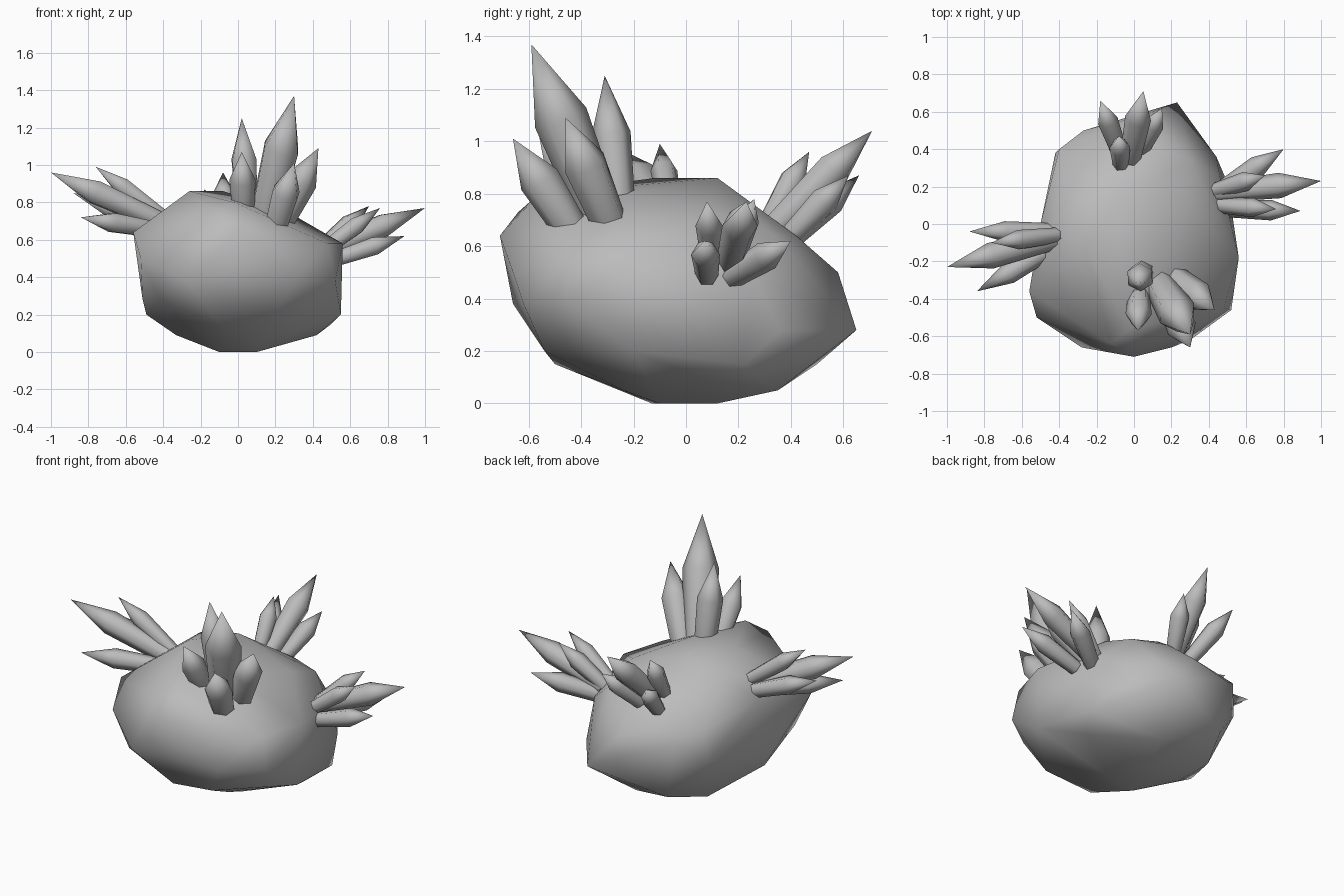
import bpy
import bmesh
import math
from mathutils import Vector

default_cube = bpy.data.objects.get("Cube")
if default_cube:
    bpy.data.objects.remove(default_cube, do_unlink=True)

# One plain grey stone for everything
GREY = 0.5
stone = bpy.data.materials.new("grey_stone")
stone.use_nodes = True
stone.diffuse_color = (GREY, GREY, GREY, 1)
shader = stone.node_tree.nodes["Principled BSDF"]
shader.inputs["Base Color"].default_value = (GREY, GREY, GREY, 1)
shader.inputs["Roughness"].default_value = 0.8


def finish(bm, name, smooth_angle):
    """Turn a bmesh into a named, grey, smooth-shaded object."""
    bmesh.ops.recalc_face_normals(bm, faces=bm.faces)
    mesh = bpy.data.meshes.new(name)
    bm.to_mesh(mesh)
    bm.free()
    mesh.materials.append(stone)
    obj = bpy.data.objects.new(name, mesh)
    bpy.context.collection.objects.link(obj)
    bpy.ops.object.select_all(action="DESELECT")
    obj.select_set(True)
    bpy.context.view_layer.objects.active = obj
    bpy.ops.object.shade_smooth_by_angle(angle=math.radians(smooth_angle))
    return obj


# Boulder: a hull stretched over a few outlines, keyed by height
rock_outlines = {
    0.0: [(-.1, -.13), (.1, -.1), (0, .12)],
    0.05: [(.1, -.24), (.1, .35)],
    0.09: [(.42, .07), (-.33, 0), (-.33, .26)],
    0.15: [(-.1, -.5), (.5, .22), (-.22, .5)],
    0.2: [(.2, -.54), (.55, -.2), (-.49, -.08)],
    0.28: [(.23, .65), (.44, .36), (-.42, -.48), (-.51, -.15)],
    0.38: [(.52, -.46), (.3, -.62), (-.28, -.66), (-.42, .38)],
    0.5: [(.05, .58), (-.27, .5), (.46, .25), (.2, -.66), (-.52, -.5)],
    0.58: [(.56, -.18), (.48, -.45), (-.4, .4)],
    0.64: [(0, -.71), (-.56, -.36), (-.5, 0), (.1, .42), (.3, .34)],
    0.73: [(-.12, -.64), (-.42, -.22), (.3, .1)],
    0.8: [(-.02, -.56), (.1, -.22), (-.34, .12)],
    0.86: [(-.08, .12), (-.26, -.12)],
}


def make_boulder():
    bm = bmesh.new()
    for height, outline in rock_outlines.items():
        for x, y in outline:
            bm.verts.new((x, y, height))
    hull = bmesh.ops.convex_hull(bm, input=bm.verts)
    inner = [v for v in hull["geom_interior"] if isinstance(v, bmesh.types.BMVert)]
    bmesh.ops.delete(bm, geom=inner, context="VERTS")
    finish(bm, "boulder", 65)


# Crystal: six-sided shaft that widens to a shoulder, then comes to a point
SIDES = 6
SHOULDER = 0.6
FOOT_SCALE = 0.8


def make_crystal(name, foot, tip, radius):
    foot, tip = Vector(foot), Vector(tip)
    axis = tip - foot
    turn = axis.to_track_quat("Z", "Y")
    bm = bmesh.new()

    def ring(along, size):
        corners = []
        for i in range(SIDES):
            angle = math.tau * i / SIDES
            offset = Vector((math.cos(angle), math.sin(angle), 0)) * size
            corners.append(bm.verts.new(foot + axis * along + turn @ offset))
        return corners

    lower = ring(0, radius * FOOT_SCALE)
    upper = ring(SHOULDER, radius)
    point = bm.verts.new(tip)
    bm.faces.new(lower)
    for i in range(SIDES):
        j = (i + 1) % SIDES
        bm.faces.new((lower[i], lower[j], upper[j], upper[i]))
        bm.faces.new((upper[i], upper[j], point))
    finish(bm, name, 70)


# Clusters: foot, tip and radius of each crystal
clusters = {
    "front_crystal": [
        ((.13, -.31, .67), (.3, -.59, 1.37), .105),
        ((.05, -.25, .7), (.02, -.31, 1.25), .075),
        ((.03, -.35, .7), (.02, -.57, 1.07), .07),
        ((.19, -.41, .62), (.3, -.66, 1.01), .08),
        ((.21, -.28, .66), (.43, -.46, 1.09), .085),
    ],
    "left_crystal": [
        ((.45, .17, .54), (1, .23, .77), .068),
        ((.5, .08, .49), (.89, .07, .62), .055),
        ((.45, .17, .48), (.8, .4, .62), .058),
        ((.45, .1, .54), (.76, .08, .77), .052),
        ((.44, .18, .55), (.7, .26, .78), .052),
    ],
    "right_crystal": [
        ((-.42, -.08, .7), (-1, -.23, .96), .07),
        ((-.42, -.12, .65), (-.84, -.36, .72), .058),
        ((-.41, -.04, .66), (-.88, -.04, .85), .055),
        ((-.41, -.06, .73), (-.76, -.1, .99), .052),
    ],
    "back_crystal": [
        ((-.02, .35, .68), (.05, .71, 1.04), .07),
        ((-.08, .39, .62), (-.18, .66, .87), .055),
        ((-.07, .32, .7), (-.08, .47, .96), .055),
        ((.04, .4, .64), (.15, .62, .87), .055),
    ],
}

make_boulder()
for cluster_name, crystals in clusters.items():
    for number, (foot, tip, radius) in enumerate(crystals, 1):
        make_crystal(f"{cluster_name}_{number}", foot, tip, radius)
